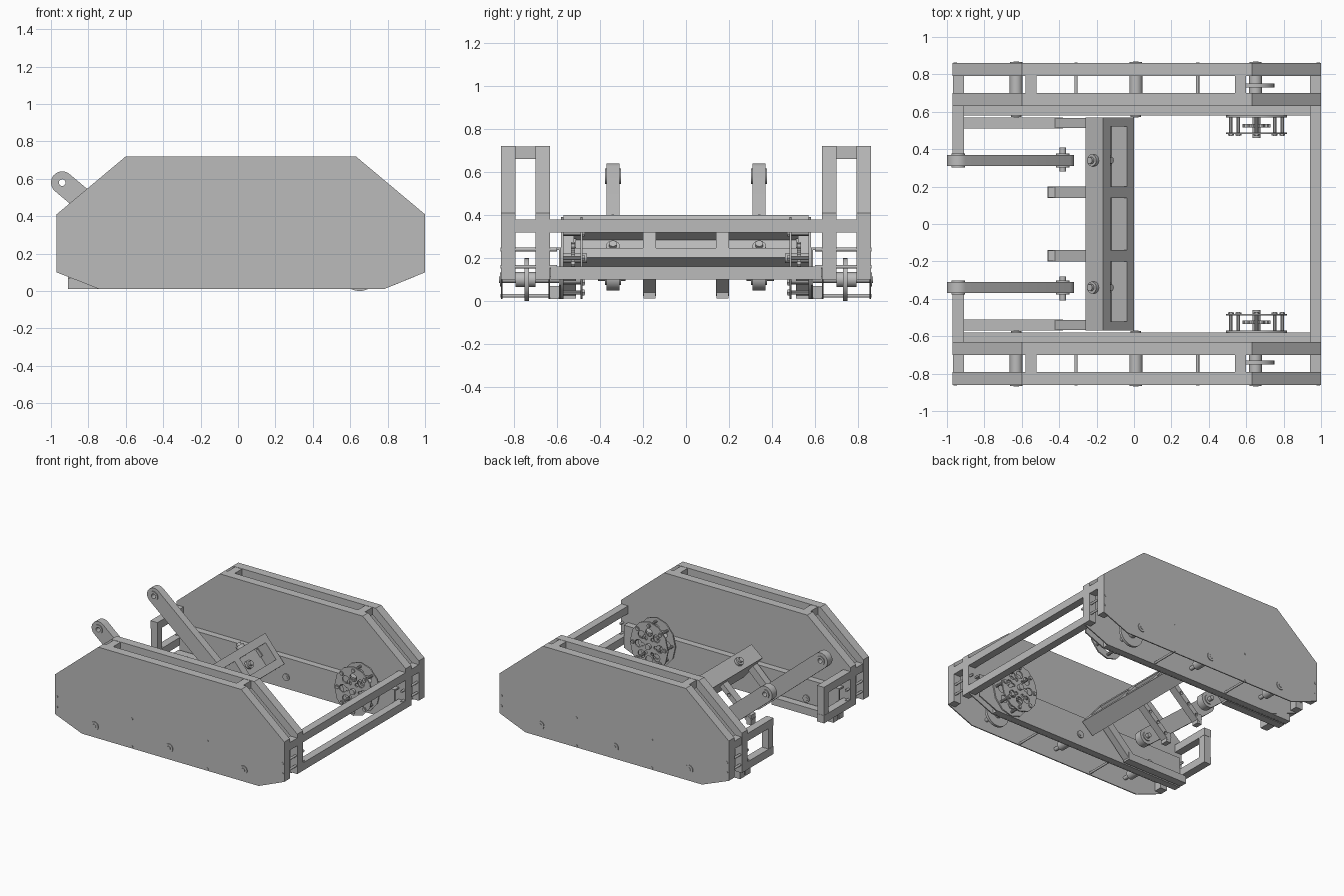
import bpy, bmesh, math
from mathutils import Vector

if "Cube" in bpy.data.objects:
    bpy.data.objects.remove(bpy.data.objects["Cube"])

metal = bpy.data.materials.new("light_grey_metal")
metal.use_nodes = True
metal.diffuse_color = (0.5, 0.5, 0.5, 1)
metal.node_tree.nodes["Principled BSDF"].inputs["Base Color"].default_value = (0.5, 0.5, 0.5, 1)


def prism(name, outline, y0, y1):
    """Extrude an x-z outline along y."""
    bm = bmesh.new()
    base = bm.faces.new([bm.verts.new((x, y0, z)) for x, z in outline])
    top = bmesh.ops.extrude_face_region(bm, geom=[base])["geom"]
    verts = [v for v in top if isinstance(v, bmesh.types.BMVert)]
    bmesh.ops.translate(bm, vec=(0, y1 - y0, 0), verts=verts)
    bmesh.ops.recalc_face_normals(bm, faces=bm.faces)
    mesh = bpy.data.meshes.new(name)
    bm.to_mesh(mesh)
    bm.free()
    mesh.materials.append(metal)
    obj = bpy.data.objects.new(name, mesh)
    bpy.context.collection.objects.link(obj)
    return obj


def box(name, x0, x1, y0, y1, z0, z1):
    return prism(name, [(x0, z0), (x1, z0), (x1, z1), (x0, z1)], y0, y1)


def circle(x, z, r, n=20, squash=1.0):
    return [(x + squash * r * math.cos(math.tau * i / n), z + r * math.sin(math.tau * i / n))
            for i in range(n)]


def rod(name, x, z, r, y0, y1, n=20):
    return prism(name, circle(x, z, r, n), y0, y1)


def beam(name, p, q, left, right, y0, y1):
    """Straight bar from p to q with offsets to each side of the line."""
    p, q = Vector(p), Vector(q)
    d = (q - p).normalized()
    n = Vector((-d.y, d.x))
    return prism(name, [p + n * left, q + n * left, q - n * right, p - n * right], y0, y1)


def cut(obj, cutters):
    for c in cutters:
        c.hide_render = True
        mod = obj.modifiers.new("cut", "BOOLEAN")
        mod.operation = "DIFFERENCE"
        mod.solver = "EXACT"
        mod.object = c
        bpy.context.view_layer.objects.active = obj
        bpy.ops.object.modifier_apply(modifier=mod.name)
        bpy.data.objects.remove(c)


panel = [(-0.97, 0.41), (-0.60, 0.72), (0.63, 0.72), (1.0, 0.41),
         (1.0, 0.10), (0.78, 0.01), (-0.74, 0.01), (-0.97, 0.10)]
# Closed band of tube following the upper outline of a side panel
tube_band = [(-0.97, 0.10), (-0.97, 0.41), (-0.60, 0.72), (0.63, 0.72), (1.0, 0.41), (1.0, 0.10),
             (0.94, 0.10), (0.94, 0.382), (0.608, 0.66), (-0.578, 0.66), (-0.91, 0.382), (-0.91, 0.10)]
axles = (-0.63, 0.01, 0.65)
standoffs = [(-0.31, 0.24), (0.34, 0.24), (-0.31, 0.025), (0.34, 0.025),
             (-0.955, 0.24), (-0.955, 0.16), (0.985, 0.24), (0.985, 0.16)]

for s, side in ((1, "left"), (-1, "right")):
    # Side pod: two panels, tube frames and ties
    prism(side + "_outer_panel", panel, s * 0.852, s * 0.86)
    prism(side + "_inner_panel", panel, s * 0.632, s * 0.64)
    prism(side + "_outer_tube_frame", tube_band, s * 0.792, s * 0.853)
    prism(side + "_inner_tube_frame", tube_band, s * 0.639, s * 0.70)
    for x in (-0.58, 0.54):
        box(side + "_top_tie", x, x + 0.06, s * 0.699, s * 0.793, 0.66, 0.718)
    box(side + "_rear_tie", -0.968, -0.91, s * 0.699, s * 0.793, 0.32, 0.38)

    # Axles with wheels and washers, and thin spacer rods
    for x in axles:
        rod(side + "_axle", x, 0.10, 0.015, s * 0.57, s * 0.868)
        rod(side + "_outer_washer", x, 0.10, 0.033, s * 0.859, s * 0.865)
        rod(side + "_hub", x, 0.10, 0.035, s * 0.70, s * 0.792)
        rod(side + "_inner_washer", x, 0.10, 0.028, s * 0.572, s * 0.582)
    rod(side + "_drive_sprocket", 0.65, 0.10, 0.10, s * 0.73, s * 0.75, 28)
    for x, z in standoffs:
        rod(side + "_spacer_rod", x, z, 0.009, s * 0.60, s * 0.863, 12)

    # Inner rail: wall, top flange and bottom tube
    prism(side + "_rail_wall", [(-0.91, 0.01), (0.78, 0.01), (0.94, 0.075), (0.94, 0.25), (-0.91, 0.25)],
          s * 0.58, s * 0.59)
    box(side + "_rail_flange", -0.91, 0.94, s * 0.585, s * 0.635, 0.238, 0.25)
    box(side + "_rail_tube", -0.91, 0.775, s * 0.585, s * 0.635, 0.011, 0.07)

    # Rear loop bracket
    for z in (0.10, 0.32):
        box(side + "_loop_bar", -0.97, -0.91, s * 0.31, s * 0.64, z, z + 0.06)
    box(side + "_loop_post", -0.968, -0.912, s * 0.312, s * 0.37, 0.158, 0.322)

    # Base beam and strut carrying the cross tube
    box(side + "_base_beam", -0.91, -0.38, s * 0.51, s * 0.57, 0.012, 0.07)
    beam(side + "_strut", (-0.41, 0.04), (-0.17, 0.27), 0.03, 0.03, s * 0.512, s * 0.568)

    # Lifting arm with rounded ends and pivot holes
    top, low = Vector((-0.94, 0.58)), Vector((-0.38, 0.11))
    a = math.atan2(low.y - top.y, low.x - top.x)
    outline = []
    for centre, start in ((top, a + math.pi / 2), (low, a - math.pi / 2)):
        for i in range(13):
            t = start + math.pi * i / 12
            outline.append((centre.x + 0.06 * math.cos(t), centre.y + 0.06 * math.sin(t)))
    arm = prism(side + "_lifting_arm", outline, s * 0.31, s * 0.37)
    for c in (top, low):
        cut(arm, [rod("cutter", c.x, c.y, 0.018, s * 0.28, s * 0.40)])
        collar = rod(side + "_arm_collar", c.x, c.y, 0.036, s * 0.303, s * 0.377)
        cut(collar, [rod("cutter", c.x, c.y, 0.018, s * 0.28, s * 0.40)])
    rod(side + "_arm_pin", low.x, low.y, 0.017, s * 0.28, s * 0.41)

    # Perforated bracket on the back of the cross tube
    bracket = beam(side + "_bracket", (-0.45, 0.04), (-0.19, 0.27), 0.02, 0.02, s * 0.14, s * 0.20)
    for i in range(3):
        x, z = -0.41 + 0.07 * i, 0.075 + 0.062 * i
        cut(bracket, [rod("cutter", x, z, 0.012, s * 0.12, s * 0.22, 12)])
    box(side + "_bracket_foot", -0.46, -0.42, s * 0.142, s * 0.198, 0.012, 0.09)

    # Gearbox: two drilled plates, posts and gears
    gx, gz = 0.655, 0.20
    for y in (0.48, 0.57):
        plate = prism(side + "_gearbox_plate", circle(gx, gz, 0.19, 12, 0.86), s * y, s * (y + 0.01))
        holes = [rod("cutter", x, z, 0.03, s * (y - 0.03), s * (y + 0.04), 12)
                 for x, z in circle(gx, gz, 0.105, 8, 0.86)]
        holes += [rod("cutter", x, z, 0.013, s * (y - 0.03), s * (y + 0.04), 8)
                  for x, z in circle(gx, gz, 0.063, 6, 0.86)]
        cut(plate, holes)
    for x, z in circle(gx, gz, 0.16, 8, 0.86):
        rod(side + "_gearbox_post", x, z, 0.010, s * 0.47, s * 0.58, 10)
        rod(side + "_gearbox_nut", x, z, 0.016, s * 0.472, s * 0.48, 6)
    teeth = [(gx + r * math.cos(math.tau * i / 48), gz + r * math.sin(math.tau * i / 48))
             for i in range(48) for r in ((0.075,) if i % 4 < 2 else (0.065,))]
    prism(side + "_gear", teeth, s * 0.515, s * 0.535)
    rod(side + "_gear_shaft", gx, gz, 0.022, s * 0.46, s * 0.58)

# Front cross bars with corner posts
box("upper_cross_bar", 0.94, 1.0, -0.858, 0.858, 0.32, 0.38)
box("lower_cross_bar", 0.94, 1.0, -0.63, 0.63, 0.10, 0.16)

# Tilted cross tube with three windows
t = math.radians(50)
along = Vector((math.cos(t), -math.sin(t)))
down = Vector((-math.sin(t), -math.cos(t)))
corner = Vector((-0.165, 0.40))


def tilted(name, u0, u1, w0, w1, y0, y1):
    pts = [corner + along * u + down * w for u, w in ((u0, w0), (u1, w0), (u1, w1), (u0, w1))]
    return prism(name, pts, y0, y1)


tube = tilted("tilted_cross_tube", 0, 0.257, 0, 0.124, -0.57, 0.57)
cut(tube, [tilted("cutter", 0.06, 0.20, -0.02, 0.11, y - h, y + h)
           for y, h in ((-0.36, 0.16), (0, 0.14), (0.36, 0.16))])

# Round bolts on both upper faces of the tube
for y in (-0.34, 0.34):
    for name, p, axis in (("window_bolt", corner + along * 0.13 + down * 0.09, -down),
                          ("tube_bolt", corner + down * 0.062, -along)):
        for r, h in ((0.032, 0.022), (0.018, 0.04)):
            bolt = rod(name, 0, 0, r, 0, h, 16)
            direction = Vector((axis.x, 0, axis.y))
            bolt.rotation_euler = Vector((0, 1, 0)).rotation_difference(direction).to_euler()
            bolt.location = (p.x, y, p.y)

# Smooth the round parts, keep hard edges
bpy.ops.object.select_all(action="DESELECT")
for obj in bpy.context.scene.objects:
    if obj.type == "MESH":
        obj.select_set(True)
        bpy.context.view_layer.objects.active = obj
bpy.ops.object.shade_smooth_by_angle(angle=math.radians(35))
